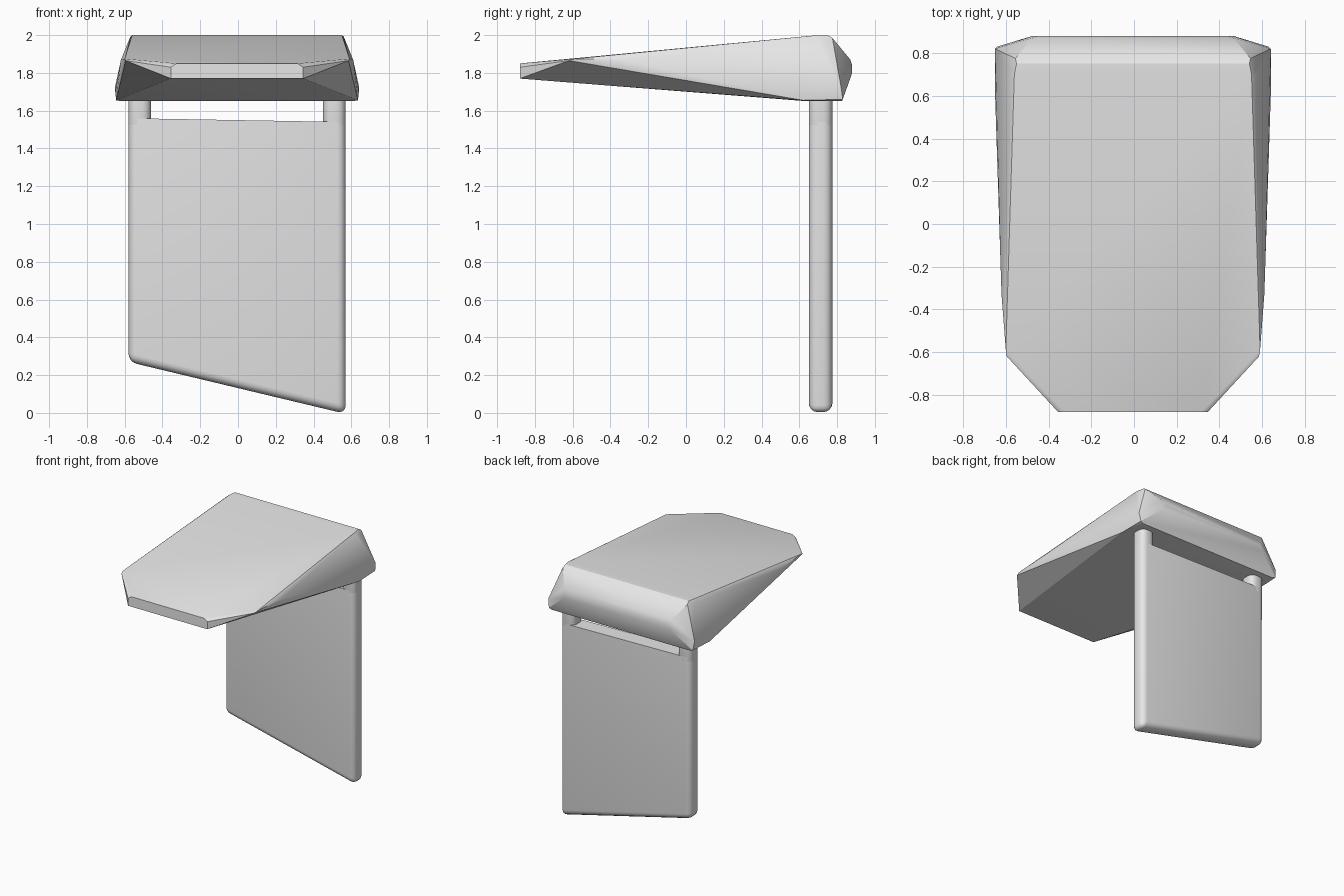
import bpy, bmesh, math

if "Cube" in bpy.data.objects:
    bpy.data.objects.remove(bpy.data.objects["Cube"])

grey = bpy.data.materials.new("light grey")
grey.diffuse_color = (0.8, 0.8, 0.8, 1)
grey.use_nodes = True
grey.node_tree.nodes["Principled BSDF"].inputs["Base Color"].default_value = grey.diffuse_color


def finish(bm, name, angle):
    bmesh.ops.recalc_face_normals(bm, faces=bm.faces[:])
    mesh = bpy.data.meshes.new(name)
    bm.to_mesh(mesh)
    bm.free()
    mesh.materials.append(grey)
    ob = bpy.data.objects.new(name, mesh)
    bpy.context.collection.objects.link(ob)
    bpy.ops.object.select_all(action='DESELECT')
    ob.select_set(True)
    bpy.context.view_layer.objects.active = ob
    bpy.ops.object.shade_smooth_by_angle(angle=math.radians(angle))
    return ob


def rounded_prism(name, outline, y0, y1, radius, open_top):
    """Extrude an xz outline along y and round every edge below open_top."""
    bm = bmesh.new()
    face = bm.faces.new([bm.verts.new((x, y0, z)) for x, z in outline])
    ext = bmesh.ops.extrude_face_region(bm, geom=[face])
    bmesh.ops.translate(bm, vec=(0, y1 - y0, 0),
                        verts=[v for v in ext["geom"] if isinstance(v, bmesh.types.BMVert)])
    edges = [e for e in bm.edges if min(v.co.z for v in e.verts) < open_top]
    bmesh.ops.bevel(bm, geom=edges, offset=radius, segments=4, profile=0.5,
                    affect='EDGES', clamp_overlap=True)
    return finish(bm, name, 35)


# Wedge-shaped slab: faceted hull, mirrored about x = -0.005
half = [
    (0.35, -0.88, 1.77), (0.35, -0.88, 1.83), (0.32, -0.88, 1.85),   # nose
    (0.59, -0.62, 1.865), (0.595, -0.59, 1.875),                     # front shoulder
    (0.615, -0.33, 1.868),                                           # side crease
    (0.565, 0.68, 1.992), (0.555, 0.70, 2.0), (0.545, 0.75, 2.0),     # top rear corner
    (0.57, 0.72, 1.975), (0.55, 0.775, 1.985), (0.565, 0.75, 1.97),
    (0.645, 0.60, 1.70), (0.64, 0.62, 1.655),                        # lower flank
    (0.645, 0.82, 1.73), (0.635, 0.83, 1.66), (0.61, 0.825, 1.65),   # rear lower corner
    (0.61, 0.64, 1.65),
    (0.47, 0.88, 1.80), (0.44, 0.88, 1.84), (0.47, 0.87, 1.87),      # rear bulge
]
bm = bmesh.new()
for x, y, z in half:
    for s in (1, -1):
        bm.verts.new((s * x - 0.005, y, z))
bmesh.ops.convex_hull(bm, input=bm.verts[:])
bmesh.ops.delete(bm, geom=[v for v in bm.verts if not v.link_faces], context='VERTS')
bmesh.ops.dissolve_limit(bm, angle_limit=math.radians(1),
                         verts=bm.verts[:], edges=bm.edges[:])
finish(bm, "top_slab", 25)

# Upright panel with slanted lower edge
rounded_prism("support_panel",
              [(-0.58, 0.27), (0.57, -0.005), (0.57, 1.54), (-0.58, 1.56)],
              0.65, 0.775, 0.045, 1.5)

# Two short posts joining panel and slab
for side, x in (("left", -0.58), ("right", 0.45)):
    rounded_prism(side + "_post",
                  [(x, 1.48), (x + 0.12, 1.48), (x + 0.12, 1.68), (x, 1.68)],
                  0.65, 0.775, 0.045, 1.6)
